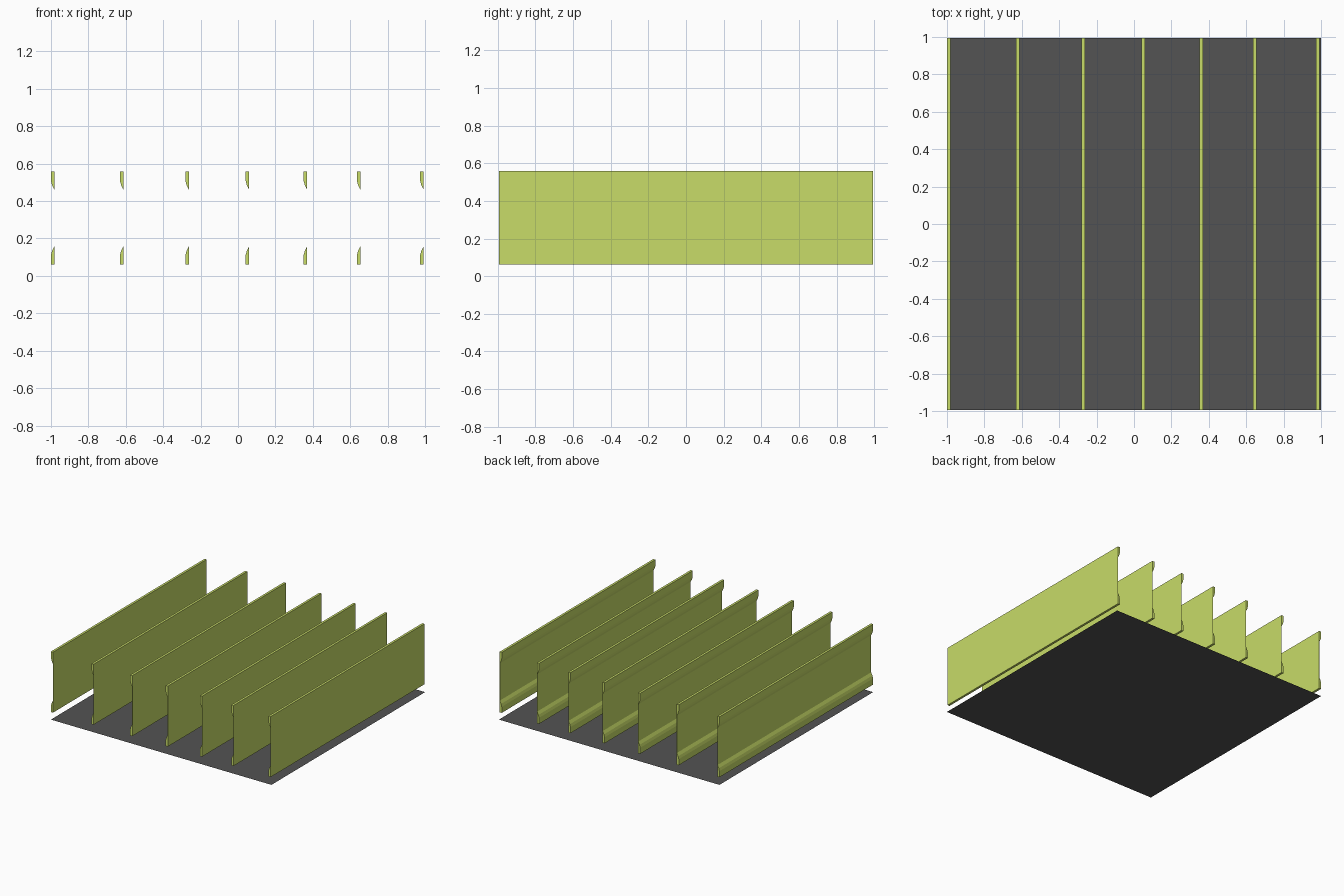
import bpy, bmesh

if "Cube" in bpy.data.objects:
    bpy.data.objects.remove(bpy.data.objects["Cube"])

HALF_Y = 0.995      # half length of the joists
Z_MID = 0.31        # height of the joist centreline
WIDTH = 0.019       # flange width
WEB = 0.001         # web thickness


def material(name, rgb):
    m = bpy.data.materials.new(name)
    m.diffuse_color = (*rgb, 1)
    m.use_nodes = True
    m.node_tree.nodes["Principled BSDF"].inputs["Base Color"].default_value = m.diffuse_color
    return m


def make_object(name, bm, mat):
    mesh = bpy.data.meshes.new(name)
    bm.to_mesh(mesh)
    bm.free()
    mesh.materials.append(mat)
    ob = bpy.data.objects.new(name, mesh)
    bpy.context.collection.objects.link(ob)
    return ob


green = material("joist_green", (0.578, 0.716, 0.138))
dark = material("base_dark", (0.088, 0.088, 0.088))

# Flat base sheet
bm = bmesh.new()
corners = [(-1, -HALF_Y), (1, -HALF_Y), (1, HALF_Y), (-1, HALF_Y)]
bm.faces.new([bm.verts.new((x, y, 0)) for x, y in corners])
make_object("base_sheet", bm, dark)

# Joist cross-section: flat on +x, tapered lips on -x, mirrored about mid height
upper = [(WIDTH, 0.248), (0, 0.248), (0, 0.198), (0.006, 0.176), (WIDTH - WEB, 0.152)]
profile = upper + [(x, -z) for x, z in reversed(upper)]

# Row of joists, placed by their left edges
for i, x0 in enumerate([-1.0, -0.631, -0.281, 0.041, 0.351, 0.636, 0.974]):
    bm = bmesh.new()
    verts = [bm.verts.new((x0 + x, -HALF_Y, Z_MID + z)) for x, z in profile]
    face = bm.faces.new(verts)
    ext = bmesh.ops.extrude_face_region(bm, geom=[face], use_keep_orig=True)
    moved = [g for g in ext["geom"] if isinstance(g, bmesh.types.BMVert)]
    bmesh.ops.translate(bm, verts=moved, vec=(0, 2 * HALF_Y, 0))
    bmesh.ops.recalc_face_normals(bm, faces=bm.faces)
    make_object(f"joist_{i + 1}", bm, green)
